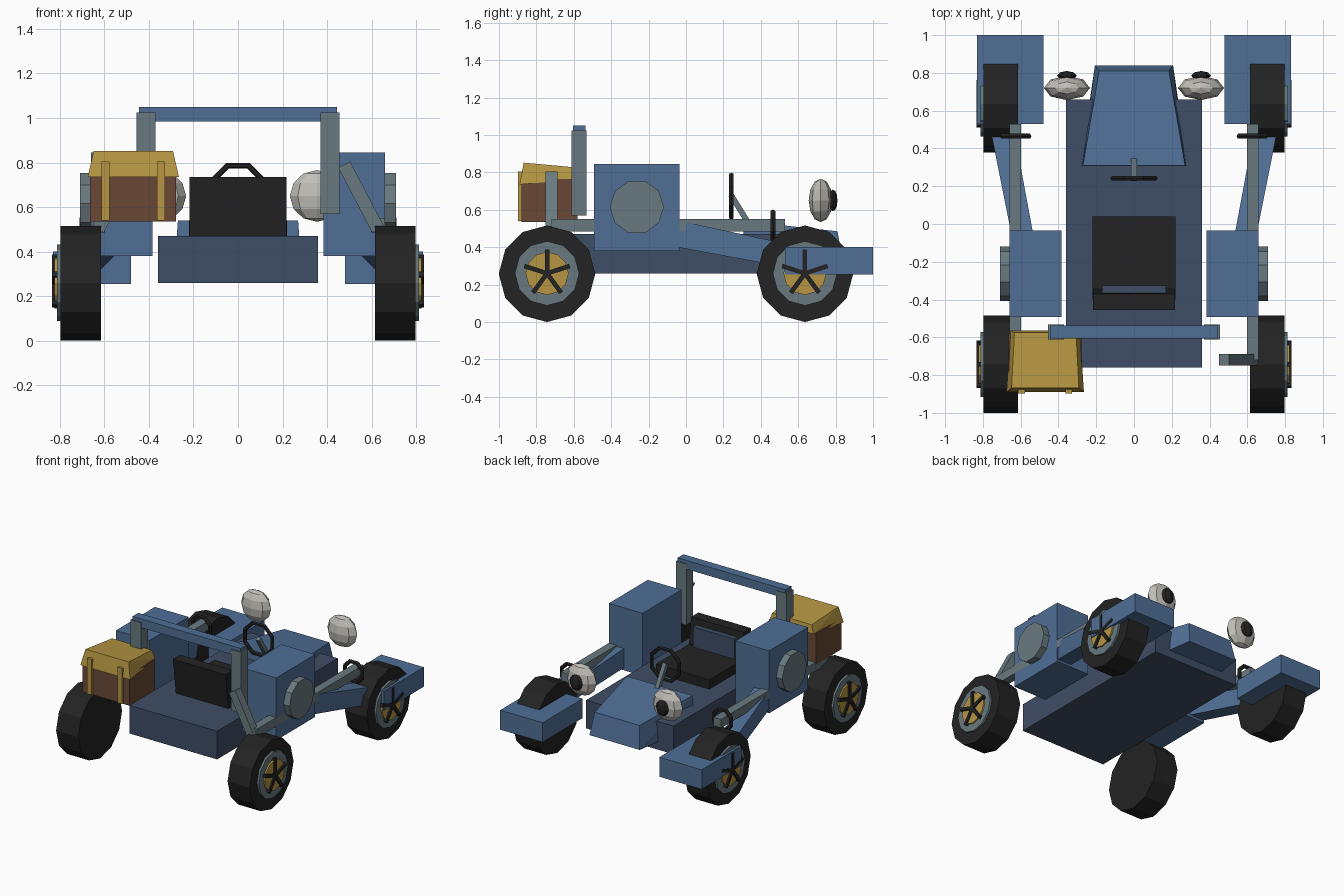
import bpy, bmesh, math
from mathutils import Vector, Matrix

if "Cube" in bpy.data.objects:
    bpy.data.objects.remove(bpy.data.objects["Cube"])


def material(name, r, g, b):
    lin = lambda c: ((c / 255 + 0.055) / 1.055) ** 2.4
    m = bpy.data.materials.new(name)
    m.diffuse_color = (lin(r), lin(g), lin(b), 1)
    m.use_nodes = True
    m.node_tree.nodes["Principled BSDF"].inputs["Base Color"].default_value = m.diffuse_color
    return m


BLUE = material("blue", 80, 111, 150)
NAVY = material("dark blue", 63, 77, 102)
GREY = material("grey", 105, 122, 128)
BLACK = material("black", 35, 35, 35)
GOLD = material("gold", 182, 150, 66)
BROWN = material("brown", 106, 73, 55)
WHITE = material("off white", 192, 190, 183)


def finish(name, bm, mat):
    bmesh.ops.recalc_face_normals(bm, faces=bm.faces)
    me = bpy.data.meshes.new(name)
    bm.to_mesh(me)
    bm.free()
    me.materials.append(mat)
    ob = bpy.data.objects.new(name, me)
    bpy.context.collection.objects.link(ob)
    return ob


def box(name, x, y, z, mat, rot=None):
    """Box from ranges, optionally turned about its centre."""
    c = Vector((sum(x) / 2, sum(y) / 2, sum(z) / 2))
    m = Matrix.Translation(c) @ (rot or Matrix()) @ Matrix.Diagonal(
        (abs(x[1] - x[0]), abs(y[1] - y[0]), abs(z[1] - z[0]), 1))
    bm = bmesh.new()
    bmesh.ops.create_cube(bm, size=1, matrix=m)
    return finish(name, bm, mat)


def hull(name, pts, mat):
    """Convex block around a few corner points."""
    bm = bmesh.new()
    for p in pts:
        bm.verts.new(p)
    bmesh.ops.convex_hull(bm, input=bm.verts[:])
    return finish(name, bm, mat)


def disc(name, x, y, z, r, n, mat):
    """Cylinder along x with a corner at the top."""
    m = Matrix.Translation((sum(x) / 2, y, z)) @ Matrix.Rotation(math.pi / 2, 4, 'Y')
    bm = bmesh.new()
    bmesh.ops.create_cone(bm, cap_ends=True, segments=n, radius1=r, radius2=r,
                          depth=abs(x[1] - x[0]), matrix=m)
    return finish(name, bm, mat)


def ball(name, c, r, u, v, mat):
    bm = bmesh.new()
    bmesh.ops.create_uvsphere(bm, u_segments=u, v_segments=v, radius=1,
                              matrix=Matrix.Translation(c) @ Matrix.Diagonal((*r, 1)))
    return finish(name, bm, mat)


def ring(name, c, major, minor, mat, n=8, k=6):
    """Flat-topped ring standing in the xz plane."""
    bm = bmesh.new()
    loops = []
    for i in range(n):
        a = math.tau * (i + 0.5) / n
        loops.append([])
        for j in range(k):
            b = math.tau * j / k
            rad = major + minor * math.cos(b)
            loops[-1].append(bm.verts.new((c[0] + rad * math.cos(a),
                                           c[1] + minor * math.sin(b),
                                           c[2] + rad * math.sin(a))))
    for i in range(n):
        p, q = loops[i], loops[(i + 1) % n]
        for j in range(k):
            bm.faces.new((p[j], q[j], q[(j + 1) % k], p[(j + 1) % k]))
    return finish(name, bm, mat)


def bar(name, a, b, wx, wy, mat):
    """Square bar between two points."""
    a, b = Vector(a), Vector(b)
    d = b - a
    m = Matrix.Translation((a + b) / 2) @ d.to_track_quat('Z', 'Y').to_matrix().to_4x4()
    bm = bmesh.new()
    bmesh.ops.create_cube(bm, size=1, matrix=m @ Matrix.Diagonal((wx, wy, d.length, 1)))
    return finish(name, bm, mat)


# Chassis and hood
box("chassis", (-.36, .36), (-.76, .66), (.26, .47), NAVY)
hull("hood", [(s * x, y, z) for s in (-1, 1) for x, y, z in
              ((.27, .31, .54), (.185, .81, .485), (.285, .30, .32), (.207, .84, .32))], BLUE)

# Seat
box("seat_cushion", (-.22, .22), (-.40, .04), (.46, .54), BLACK)
hull("seat_back", [(s * .217, y, z) for s in (-1, 1) for y, z in
                   ((-.455, .735), (-.37, .735), (-.335, .46), (-.42, .46))], BLACK)
box("seat_panel", (-.17, .17), (-.37, -.326), (.53, .69), NAVY)

# Steering
ring("steering_wheel", (0, .243, .673), .122, .014, BLACK)
bar("steering_column", (0, .24, .68), (0, .345, .51), .03, .03, GREY)

# Roll bar beam
box("roll_bar_beam", (-.445, .445), (-.605, -.537), (.985, 1.05), BLUE)

for s, side in ((-1, "left"), (1, "right")):
    # Roll bar posts and braces
    box("roll_post_" + side, (s * .37, s * .455), (-.612, -.532), (.57, 1.025), GREY)
    box("roll_brace_" + side, (s * .553 - .03, s * .553 + .03), (-.75, -.687), (.48, .81), GREY,
        Matrix.Rotation(s * math.atan2(-.151, .29), 4, 'Y') @ Matrix.Rotation(0, 4, 'X'))
    # Side tanks, arms and rails
    box("side_tank_" + side, (s * .383, s * .66), (-.493, -.035), (.38, .845), BLUE)
    disc("tank_disc_" + side, (s * .65, s * .71), -.263, .615, .145, 10, GREY)
    hull("front_arm_" + side, [(s * x, y, z) for x, y, z in
         ((.525, -.1, .41), (.64, -.1, .41), (.525, -.1, .555), (.64, -.1, .555),
          (.655, .6, .28), (.78, .6, .28), (.655, .6, .405), (.78, .6, .405))], BLUE)
    box("rail_" + side, (s * .597, s * .66), (-.72, .53), (.485, .55), GREY)
    ring("rail_ring_" + side, (s * .627, .465, .517), .076, .015, BLACK)
    box("front_fender_" + side, (s * .48, s * .83), (.53, 1.0), (.255, .40), BLUE)
    # Eye lamps
    ball("lamp_" + side, (s * .355, .72, .65), (.122, .064, .116), 8, 6, WHITE)
    ball("lamp_pupil_" + side, (s * .355, .785, .65), (.052, .025, .058), 8, 6, BLACK)
    # Wheels
    for y, end in ((-.743, "rear"), (.636, "front")):
        tag = end + "_" + side
        disc("tire_" + tag, (s * .615, s * .797), y, .258, .258, 12, BLACK)
        disc("rim_" + tag, (s * .78, s * .812), y, .26, .172, 12, GREY)
        disc("hub_" + tag, (s * .79, s * .823), y, .26, .115, 12, GOLD)
        for i in range(5):
            a = math.tau * i / 5
            dy, dz = math.sin(a), math.cos(a)
            bar("spoke_%s_%d" % (tag, i), (s * .82, y, .26),
                (s * .82, y + .128 * dy, .26 + .128 * dz), .024, .024, BLACK).data.transform(
                Matrix.Translation((s * .003, 0, 0)))

# Luggage chest with flared lid and straps
box("chest_body", (-.664, -.278), (-.88, -.58), (.535, .765), BROWN)
hull("chest_lid", [(-.47 + s * x, y, z) for s in (-1, 1) for x, y, z in
     ((.205, -.89, .735), (.183, -.565, .765), (.178, -.868, .852), (.163, -.575, .825))], GOLD)
for x in (-.596, -.345):
    box("chest_strap", (x - .018, x + .018), (-.897, -.865), (.54, .805), GOLD)
